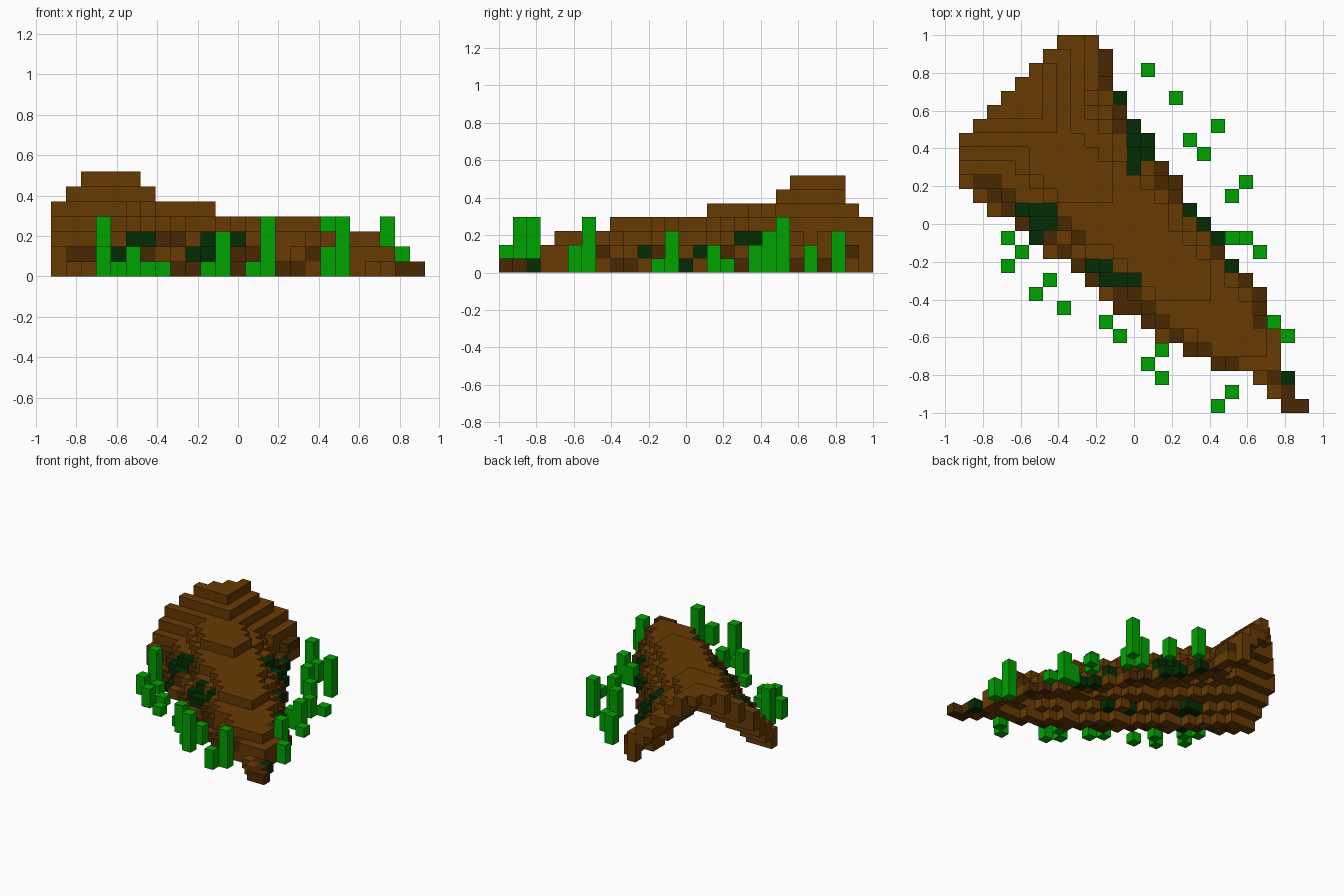
import bpy, bmesh, math

if "Cube" in bpy.data.objects:
    bpy.data.objects.remove(bpy.data.objects["Cube"], do_unlink=True)

V = 2 / 27  # edge of one cube


def material(name, rgb):
    lin = [((c / 255 + 0.055) / 1.055) ** 2.4 if c > 10 else c / 255 / 12.92 for c in rgb] + [1]
    m = bpy.data.materials.new(name)
    m.use_nodes = True
    m.diffuse_color = lin
    bsdf = m.node_tree.nodes["Principled BSDF"]
    bsdf.inputs["Base Color"].default_value = lin
    bsdf.inputs["Roughness"].default_value = 0.9
    return m


BARK = material("brown bark", (103, 58, 2))
DARK = material("dark bark", (73, 40, 2))
MOSS = material("dark moss", (2, 44, 2))
GRASS = material("bright grass", (0, 163, 0))

SIDES = {  # outward direction -> corners of that side of a unit cube
    (1, 0, 0): [(1, 0, 0), (1, 1, 0), (1, 1, 1), (1, 0, 1)],
    (-1, 0, 0): [(0, 1, 0), (0, 0, 0), (0, 0, 1), (0, 1, 1)],
    (0, 1, 0): [(1, 1, 0), (0, 1, 0), (0, 1, 1), (1, 1, 1)],
    (0, -1, 0): [(0, 0, 0), (1, 0, 0), (1, 0, 1), (0, 0, 1)],
    (0, 0, 1): [(0, 0, 1), (1, 0, 1), (1, 1, 1), (0, 1, 1)],
    (0, 0, -1): [(0, 1, 0), (1, 1, 0), (1, 0, 0), (0, 0, 0)],
}


def cubes(name, cells, mats):
    """Mesh of the outer faces of cells {(column, row from the back, level): material index}."""
    bm = bmesh.new()
    for (i, j, k), mat in cells.items():
        for (dx, dy, dz), corners in SIDES.items():
            if (i + dx, j - dy, k + dz) in cells:
                continue
            f = bm.faces.new([bm.verts.new(((i - 12.5 + a) * V, (12.5 - j + b) * V, (k + c) * V))
                              for a, b, c in corners])
            f.material_index = mat
    bmesh.ops.remove_doubles(bm, verts=bm.verts, dist=1e-4)
    me = bpy.data.meshes.new(name)
    bm.to_mesh(me)
    bm.free()
    for m in mats:
        me.materials.append(m)
    ob = bpy.data.objects.new(name, me)
    bpy.context.collection.objects.link(ob)
    return ob


def lerp(table, x):
    for a, b in zip(table, table[1:]):
        if x <= b[0]:
            t = max(0, (x - a[0]) / (b[0] - a[0]))
            return [p + (q - p) * t for p, q in zip(a[1:], b[1:])]
    return table[-1][1:]


# Ground outline of the fallen trunk: first and last+1 column of each row
OUTLINE = [(7, 10), (6, 11), (5, 11), (4, 11), (3, 12), (2, 12), (1, 13), (0, 14), (0, 14),
           (0, 15), (0, 16), (1, 16), (2, 17), (4, 18), (5, 19), (6, 19), (8, 20), (9, 21),
           (10, 22), (11, 22), (13, 22), (14, 23), (16, 23), (18, 23), (21, 24), (22, 24), (23, 25)]
# Along the trunk: position, ridge offset, half width, arch height
ARCH = [(13, -1.2, 8.8, 5.9), (20, -1.4, 8.3, 5.4), (28, -1.4, 7.1, 5.1), (35, -1.5, 6.1, 4.6),
        (38, -1.5, 5.5, 4.5), (44, -1.2, 3.8, 3.7), (48, -2, 2, 2), (51, -2.5, 1.5, 1)]
# Ridge steps: last column, last row, tallest level there
STEPS = [(5, 5, 7), (6, 6, 6), (10, 11, 5), (17, 18, 4), (21, 22, 3), (22, 23, 2), (24, 26, 1)]

# Patches of darker bark and moss: row -> columns
DARK_AT = {1: [10], 2: [10], 3: [10], 5: [11], 6: [11], 9: [14], 10: [1, 2, 14, 15],
           11: [2, 3, 15], 12: [3], 13: [4, 7], 14: [6, 8], 15: [7, 18], 16: [8], 17: [9, 20],
           18: [11, 12, 21], 19: [11, 12, 13, 21], 20: [13, 14, 21], 21: [15], 22: [16, 17],
           23: [18, 19], 24: [22], 25: [23], 26: [23, 24]}
MOSS_AT = {4: [11], 6: [12], 7: [12, 13], 8: [12, 13], 9: [12], 12: [4, 5, 6, 16],
           13: [5, 6, 17], 14: [5, 18], 16: [9, 10, 19], 17: [10, 11, 12], 24: [23]}


def patch(i, j):
    return 2 if i in MOSS_AT.get(j, []) else 1 if i in DARK_AT.get(j, []) else 0


def height(i, j):
    cap = next(c for col, row, c in STEPS if i <= col and j <= row)
    if patch(i, j):  # patches grow only low on the flanks
        cap = min(cap, 3)
    if i + j < 13:  # broad end: one step down per row or column
        h = min(12 - max(i, j), j + 4 if j < 2 else 7)
    else:
        mid, half, top = lerp(ARCH, i + j)
        t = min(1, abs(i - j - mid) / half)
        h = int(top * (1 - t ** 1.65) + 0.3)
    return max(1, min(h, cap))


heights = {(i, j): height(i, j) for j, (a, b) in enumerate(OUTLINE) for i in range(a, b)}

# Hollow trunk: thin shell, open at the broad end and underneath
trunk = {}
for (i, j), h in heights.items():
    near = [h]
    for di, dj in ((1, 0), (-1, 0), (0, 1), (0, -1)):
        n = (i + di, j + dj)
        if n in heights:
            near.append(heights[n])
        elif sum(n) >= 7 and min(n) >= 0:
            near.append(0)
    for k in range(max(0, min(near) - 1), h):
        trunk[i, j, k] = 0 if k == 0 and h > 1 else patch(i, j)
cubes("hollow_trunk", trunk, [BARK, DARK, MOSS])

# Grass stalks around the trunk: column, row, height
STALKS = [(13, 2, 3), (15, 4, 2), (18, 6, 4), (16, 7, 3), (17, 8, 2), (20, 10, 1), (19, 11, 2),
          (19, 14, 2), (20, 14, 3), (21, 15, 1), (22, 20, 4), (23, 21, 2), (19, 25, 4),
          (18, 26, 2), (14, 24, 4), (13, 23, 1), (14, 22, 2), (11, 21, 3), (10, 20, 1),
          (7, 19, 1), (5, 18, 2), (6, 17, 1), (3, 16, 2), (4, 15, 1), (3, 14, 4)]
for n, (i, j, h) in enumerate(STALKS, 1):
    cubes(f"grass_stalk_{n}", {(i, j, k): 0 for k in range(h)}, [GRASS])
